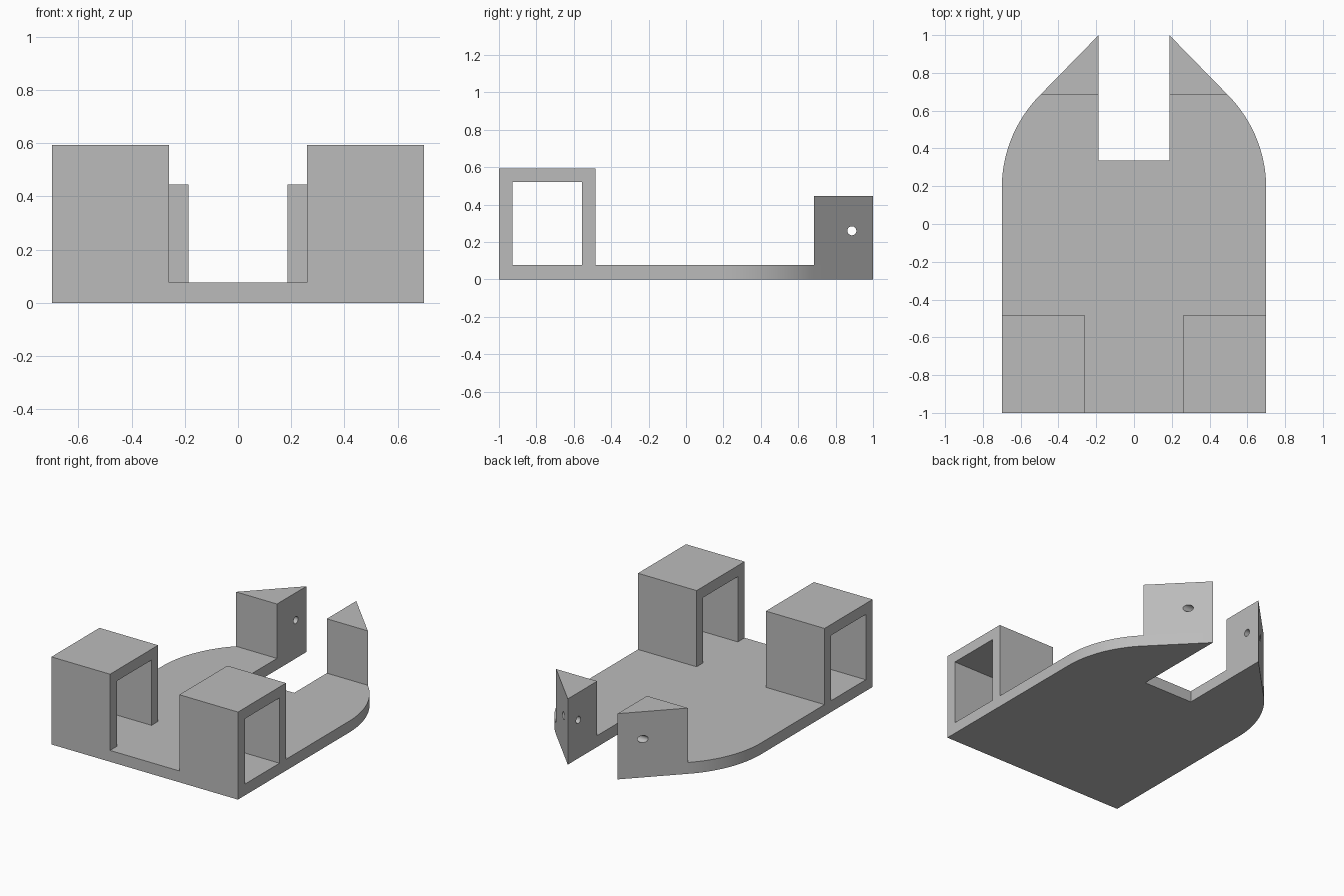
import bpy, bmesh
from math import cos, sin, radians, pi
from mathutils import Vector

cube = bpy.data.objects.get("Cube")
if cube:
    bpy.data.objects.remove(cube, do_unlink=True)

WIDTH, PLATE, ARC_Y = 0.70, 0.077, 0.19
SLOT_X, SLOT_Y = 0.187, 0.335

grey = bpy.data.materials.new("plain grey")
grey.use_nodes = True
colour = (0.5, 0.5, 0.5, 1)
grey.diffuse_color = colour
grey.node_tree.nodes["Principled BSDF"].inputs["Base Color"].default_value = colour


def prism(name, outline, start, end, axis):
    """Extrude a closed outline along z (outline in x, y) or x (outline in y, z)."""
    bm = bmesh.new()
    if axis == "z":
        points, step = [(a, b, start) for a, b in outline], Vector((0, 0, end - start))
    else:
        points, step = [(start, a, b) for a, b in outline], Vector((end - start, 0, 0))
    face = bm.faces.new([bm.verts.new(p) for p in points])
    extruded = bmesh.ops.extrude_face_region(bm, geom=[face])["geom"]
    bmesh.ops.translate(bm, vec=step, verts=[v for v in extruded if isinstance(v, bmesh.types.BMVert)])
    bmesh.ops.recalc_face_normals(bm, faces=bm.faces)
    mesh = bpy.data.meshes.new(name)
    bm.to_mesh(mesh)
    bm.free()
    mesh.materials.append(grey)
    obj = bpy.data.objects.new(name, mesh)
    bpy.context.collection.objects.link(obj)
    return obj


def smooth(obj):
    bpy.ops.object.select_all(action="DESELECT")
    obj.select_set(True)
    bpy.context.view_layer.objects.active = obj
    bpy.ops.object.shade_smooth_by_angle(angle=radians(30))


# Base plate with rounded shoulders, tapered prongs and a rear slot
arc = [(WIDTH * cos(radians(a)), ARC_Y + WIDTH * sin(radians(a))) for a in range(0, 46, 3)]
half = [(WIDTH, -1)] + arc + [(SLOT_X, 1), (SLOT_X, SLOT_Y)]
plate = prism("base_plate", half + [(-x, y) for x, y in reversed(half)], 0, PLATE, "z")
smooth(plate)

# Open square frames at the front corners, standing on the plate
frame = [(-1, PLATE), (-1, 0.594), (-0.485, 0.594), (-0.485, PLATE),
         (-0.555, PLATE), (-0.555, 0.52), (-0.927, 0.52), (-0.927, PLATE)]

# Triangular rear posts, each drilled crosswise
shoulder_x, shoulder_y = arc[-1]
for side, label in ((1, "left"), (-1, "right")):
    prism(label + "_front_frame", frame, side * 0.26, side * WIDTH, "x")

    triangle = [(side * SLOT_X, shoulder_y), (side * shoulder_x, shoulder_y), (side * SLOT_X, 1)]
    post = prism(label + "_rear_post", triangle, PLATE, 0.446, "z")
    ring = [(0.887 + 0.024 * cos(i * pi / 16), 0.26 + 0.024 * sin(i * pi / 16)) for i in range(32)]
    cutter = prism("pin_hole_cutter", ring, 0, side * 0.8, "x")
    cutter.hide_render = True
    hole = post.modifiers.new("pin_hole", "BOOLEAN")
    hole.operation, hole.solver, hole.object = "DIFFERENCE", "EXACT", cutter
    bpy.context.view_layer.objects.active = post
    bpy.ops.object.modifier_apply(modifier=hole.name)
    bpy.data.objects.remove(cutter, do_unlink=True)
    smooth(post)
